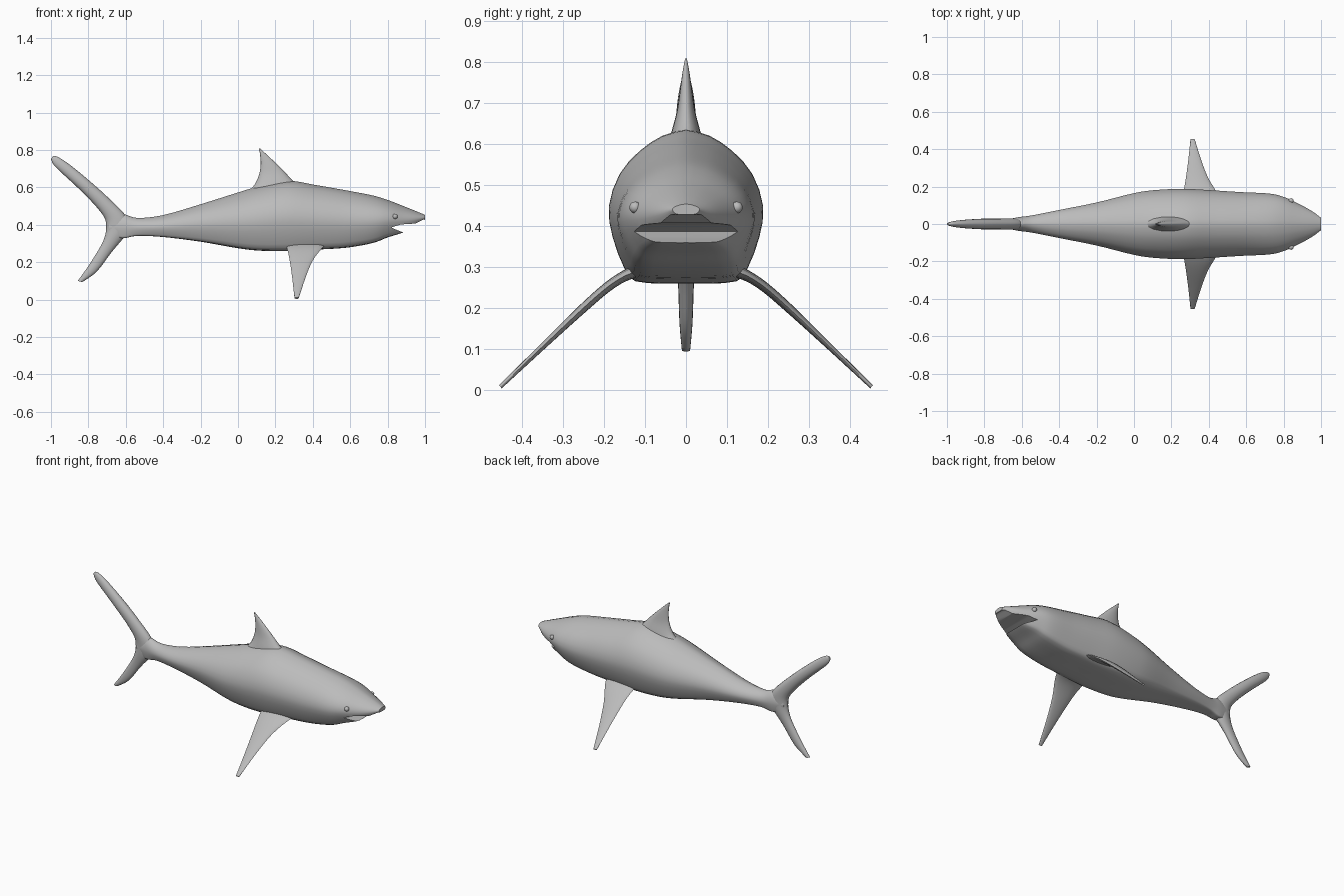
import bpy, bmesh, math
from mathutils import Vector

if "Cube" in bpy.data.objects:
    bpy.data.objects.remove(bpy.data.objects["Cube"])

grey = bpy.data.materials.new("shark grey")
grey.diffuse_color = (0.5, 0.5, 0.5, 1)
grey.use_nodes = True
grey.node_tree.nodes["Principled BSDF"].inputs["Base Color"].default_value = grey.diffuse_color


def smooth_path(rows, n):
    """Catmull-Rom through rows of numbers, n steps per span."""
    rows = [Vector(r) for r in rows]
    out = []
    for i in range(len(rows) - 1):
        a, b, c, d = (rows[max(0, min(len(rows) - 1, i + k))] for k in (-1, 0, 1, 2))
        for s in range(n):
            t = s / n
            out.append(0.5 * (2 * b + (c - a) * t + (2 * a - 5 * b + 4 * c - d) * t * t
                              + (3 * b - a - 3 * c + d) * t ** 3))
    return out + [rows[-1]]


def make_object(name, bm):
    bmesh.ops.recalc_face_normals(bm, faces=bm.faces)
    mesh = bpy.data.meshes.new(name)
    bm.to_mesh(mesh)
    bm.free()
    mesh.materials.append(grey)
    ob = bpy.data.objects.new(name, mesh)
    bpy.context.collection.objects.link(ob)
    return ob


def loft(name, rings):
    bm = bmesh.new()
    rows = [[bm.verts.new(p) for p in r] for r in rings]
    n = len(rows[0])
    for a, b in zip(rows, rows[1:]):
        for i in range(n):
            bm.faces.new((a[i], a[(i + 1) % n], b[(i + 1) % n], b[i]))
    bm.faces.new(rows[0])
    bm.faces.new(rows[-1][::-1])
    return make_object(name, bm)


def finish(ob, angle=50):
    bpy.ops.object.select_all(action='DESELECT')
    bpy.context.view_layer.objects.active = ob
    ob.select_set(True)
    bpy.ops.object.shade_smooth_by_angle(angle=math.radians(angle))


def fin(name, stations, normal):
    """Stations: leading point, trailing point, half thickness."""
    normal = Vector(normal).normalized()
    rows = smooth_path([(*a, *b, t) for a, b, t in stations], 4)
    rings = []
    for r in rows:
        lead, trail = Vector(r[0:3]), Vector(r[3:6])
        mid, half = (lead + trail) / 2, (lead - trail) / 2
        rings.append([mid + half * math.cos(k * math.pi / 8)
                      + normal * r[6] * math.sin(k * math.pi / 8) for k in range(16)])
    ob = loft(name, rings)
    finish(ob, 60)
    return ob


# Body: x, top z, bottom z, half width
stations = [
    (-0.69, 0.425, 0.355, 0.022), (-0.62, 0.458, 0.328, 0.036), (-0.54, 0.437, 0.341, 0.047),
    (-0.40, 0.452, 0.335, 0.075), (-0.20, 0.51, 0.31, 0.115), (0.0, 0.573, 0.275, 0.165),
    (0.12, 0.608, 0.262, 0.182), (0.27, 0.635, 0.26, 0.188), (0.42, 0.612, 0.268, 0.18),
    (0.58, 0.584, 0.278, 0.17), (0.72, 0.557, 0.303, 0.163), (0.80, 0.533, 0.333, 0.145),
    (0.88, 0.502, 0.358, 0.108), (0.95, 0.474, 0.392, 0.07), (1.0, 0.453, 0.428, 0.033)]
# Half cross-section, flatter on the belly
half = smooth_path([(0, 1), (0.3, 0.92), (0.6, 0.72), (0.86, 0.42), (1, 0), (0.95, -0.4),
                    (0.8, -0.8), (0.66, -0.97), (0.3, -1), (0, -1)], 2)
section = [(p[0], p[1]) for p in half] + [(-p[0], p[1]) for p in half[-2:0:-1]]
rings = []
for x, top, bot, w in smooth_path(stations, 4):
    rings.append([(x, u * w, (top + bot) / 2 + v * (top - bot) / 2) for u, v in section])
body = loft("body", rings)

# Mouth: a wedge cut under the snout
wedge = [(0.82, 0.386), (0.87, 0.402), (0.95, 0.407), (0.99, 0.428), (1.05, 0.42),
         (1.05, 0.30), (0.89, 0.30), (0.882, 0.36), (0.85, 0.372)]
cutter = loft("mouth_cutter", [[(x, y, z) for x, z in wedge] for y in (-0.3, 0.3)])
cutter.hide_render = True
cut = body.modifiers.new("mouth", 'BOOLEAN')
cut.operation, cut.solver, cut.object = 'DIFFERENCE', 'EXACT', cutter
bpy.context.view_layer.objects.active = body
bpy.ops.object.modifier_apply(modifier="mouth")
bpy.data.objects.remove(cutter)
finish(body, 40)

# Tail fin: one sweep from the lower tip to the upper tip
tail = [(-0.833, 0.094, -0.857, 0.1, 0.01), (-0.755, 0.15, -0.80, 0.18, 0.016),
        (-0.675, 0.255, -0.735, 0.285, 0.02), (-0.60, 0.345, -0.71, 0.345, 0.028),
        (-0.58, 0.395, -0.705, 0.395, 0.03), (-0.605, 0.455, -0.715, 0.44, 0.03),
        (-0.685, 0.537, -0.765, 0.505, 0.029), (-0.79, 0.632, -0.85, 0.592, 0.028),
        (-0.90, 0.722, -0.945, 0.68, 0.021), (-0.965, 0.764, -0.985, 0.72, 0.013),
        (-0.99, 0.767, -1.0, 0.752, 0.006)]
fin("tail_fin", [((a, 0, b), (c, 0, d), t) for a, b, c, d, t in tail], (0, 1, 0))

# Dorsal fin
dorsal = [(0.34, 0.60, 0.03, 0.56, 0.045), (0.295, 0.635, 0.085, 0.61, 0.037),
          (0.25, 0.682, 0.113, 0.67, 0.023), (0.20, 0.732, 0.121, 0.725, 0.015),
          (0.15, 0.779, 0.118, 0.775, 0.008), (0.118, 0.808, 0.111, 0.808, 0.002)]
fin("dorsal_fin", [((a, 0, b), (c, 0, d), t) for a, b, c, d, t in dorsal], (0, 1, 0))

# Paired pectoral fins and eyes
pectoral = [(0.47, 0.255, 0.10, 0.295, 0.02), (0.455, 0.26, 0.145, 0.28, 0.014),
            (0.43, 0.268, 0.19, 0.252, 0.012), (0.395, 0.278, 0.25, 0.2, 0.011),
            (0.36, 0.29, 0.34, 0.115, 0.008), (0.325, 0.302, 0.452, 0.008, 0.005)]
for side, s in (("left", 1), ("right", -1)):
    fin(side + "_pectoral_fin",
        [((a, s * y, z), (b, s * y, z), t) for a, b, y, z, t in pectoral],
        (0, s * 0.65, 0.76))
    bm = bmesh.new()
    bmesh.ops.create_uvsphere(bm, u_segments=16, v_segments=10, radius=0.014)
    bmesh.ops.translate(bm, verts=bm.verts, vec=(0.84, s * 0.124, 0.445))
    finish(make_object(side + "_eye", bm))
